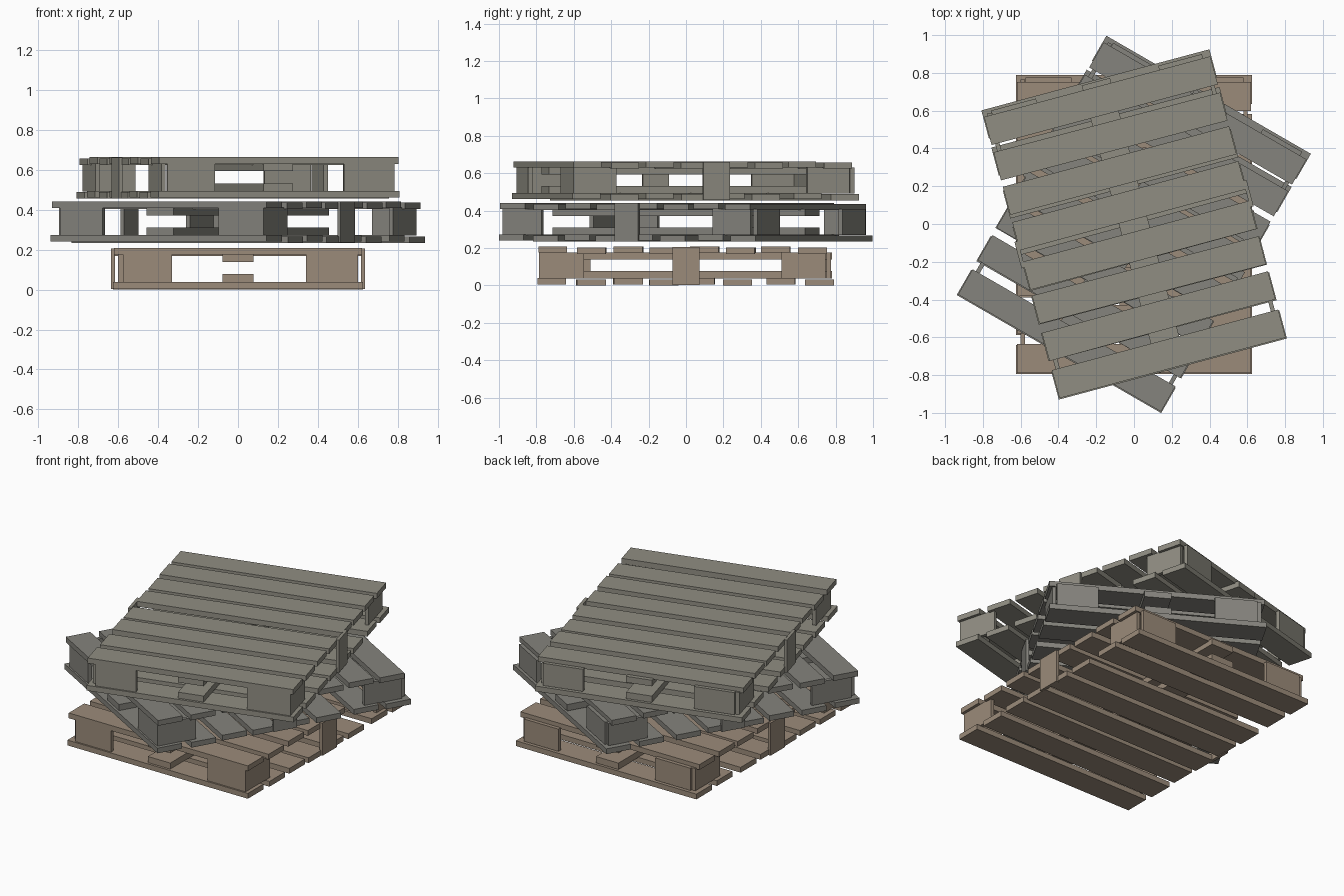
import bpy, bmesh, random
from math import radians
from mathutils import Matrix, Vector

if "Cube" in bpy.data.objects:
    bpy.data.objects.remove(bpy.data.objects["Cube"])

random.seed(4)


def material(name, rgb):
    m = bpy.data.materials.new(name)
    m.diffuse_color = (*rgb, 1)
    m.use_nodes = True
    m.node_tree.nodes["Principled BSDF"].inputs["Base Color"].default_value = m.diffuse_color
    return m


def boards(name, boxes, placing, mat):
    """One object out of boards given as (x0, x1, y0, y1, z0, z1, yaw)."""
    bm = bmesh.new()
    for x0, x1, y0, y1, z0, z1, yaw in boxes:
        centre = Vector((x0 + x1, y0 + y1, z0 + z1)) / 2
        size = Matrix.Diagonal((x1 - x0, y1 - y0, z1 - z0, 1))
        bmesh.ops.create_cube(bm, size=1, matrix=Matrix.Translation(centre)
                              @ Matrix.Rotation(yaw, 4, 'Z') @ size)
    mesh = bpy.data.meshes.new(name)
    bm.to_mesh(mesh)
    bm.free()
    mesh.materials.append(mat)
    obj = bpy.data.objects.new(name, mesh)
    obj.matrix_world = placing
    bpy.context.collection.objects.link(obj)


def slats(centres, z, half_length, drop):
    """Row of slats across x, set slightly unevenly like nailed boards."""
    row = []
    for i, y in enumerate(centres):
        inner = 0 < i < len(centres) - 1
        dz = -drop if i % 2 else 0
        yaw = random.uniform(-0.006, 0.006) if inner else 0
        row.append((-half_length, half_length, y - 0.077, y + 0.077,
                    z + dz, z + dz + 0.033, yaw))
    return row


TOP = (-0.712, -0.505, -0.307, -0.117, 0.10, 0.293, 0.48, 0.676)
BOTTOM = (-0.718, -0.508, -0.31, -0.12, 0.077, 0.275, 0.508, 0.713)
LOW, HIGH = 0.037, 0.176


def pallet(label, z, angle, mat):
    place = Matrix.Translation((0, 0, z)) @ Matrix.Rotation(radians(angle), 4, 'Z')
    # Decks
    boards(label + "_top_slats", slats(TOP, 0.175, 0.62, 0.006), place, mat)
    boards(label + "_bottom_slats", slats(BOTTOM, 0.006, 0.625, 0.006), place, mat)
    # Flat planks running down the middle, under and over the decks
    boards(label + "_centre_planks",
           [(-0.078, 0.077, -0.78, 0.78, 0.138, HIGH, 0),
            (-0.078, 0.077, -0.78, 0.78, LOW, 0.077, 0)], place, mat)
    # Thin upright boards forming the four corners
    boards(label + "_end_boards",
           [(x0, x1, y, y + 0.024, LOW, HIGH, 0)
            for y in (-0.785, 0.752)
            for x0, x1 in ((-0.575, -0.33), (0.34, 0.58))], place, mat)
    boards(label + "_side_corner_boards",
           [(0.58, 0.602, -0.785, -0.545, LOW, HIGH, 0),
            (0.58, 0.602, 0.51, 0.745, LOW, HIGH, 0),
            (-0.6, -0.577, -0.755, -0.51, LOW, HIGH, 0),
            (-0.6, -0.577, 0.52, 0.765, LOW, HIGH, 0)], place, mat)
    # Full-height boards nailed outside the long sides
    boards(label + "_side_middle_boards",
           [(x, x + 0.019, -0.073, 0.072, 0.002, 0.206, 0)
            for x in (-0.636, 0.617)], place, mat)


pallet("lower_pallet", 0, 0, material("brown_wood", (0.33, 0.26, 0.195)))
pallet("middle_pallet", 0.234, -30, material("dark_grey_wood", (0.235, 0.23, 0.205)))
pallet("upper_pallet", 0.455, 15, material("grey_wood", (0.28, 0.27, 0.225)))
